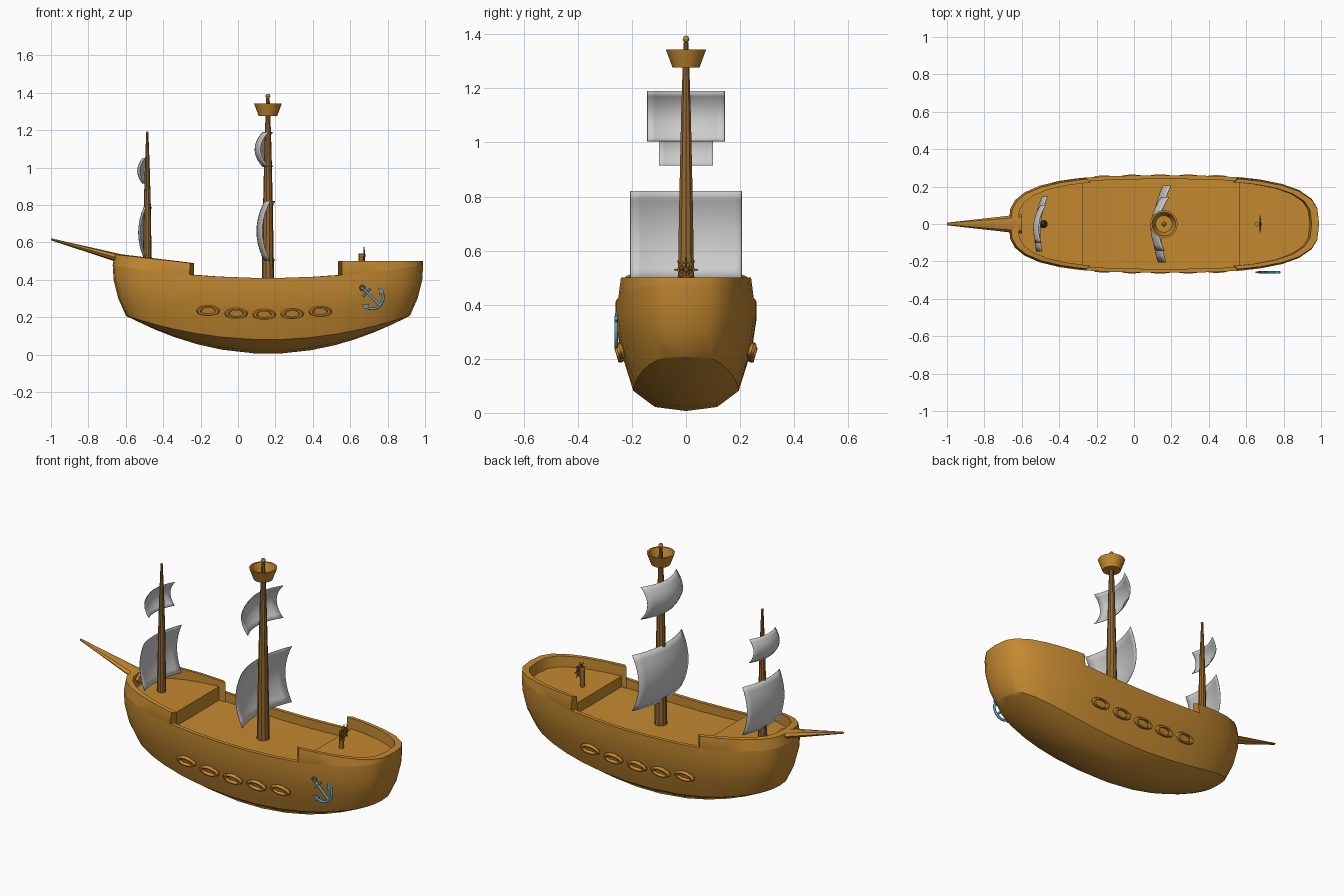
import bpy, bmesh, math
from mathutils import Vector

if "Cube" in bpy.data.objects:
    bpy.data.objects.remove(bpy.data.objects["Cube"])


def mat(name, rgb):
    m = bpy.data.materials.new(name)
    m.diffuse_color = (*rgb, 1)
    m.use_nodes = True
    m.node_tree.nodes["Principled BSDF"].inputs["Base Color"].default_value = m.diffuse_color
    return m


WOOD = mat("warm_wood", (0.55, 0.25, 0.03))
DARK = mat("dark_wood", (0.3, 0.14, 0.03))
BLUE = mat("blue_iron", (0.12, 0.36, 0.55))


def add(name, verts, faces, material=None, smooth=30, weld=True):
    me = bpy.data.meshes.new(name)
    me.from_pydata(verts, [], faces)
    bm = bmesh.new()
    bm.from_mesh(me)
    if weld:
        bmesh.ops.remove_doubles(bm, verts=bm.verts, dist=1e-5)
        bmesh.ops.recalc_face_normals(bm, faces=bm.faces)
    bm.to_mesh(me)
    bm.free()
    ob = bpy.data.objects.new(name, me)
    bpy.context.collection.objects.link(ob)
    if material:
        me.materials.append(material)
    if smooth:
        bpy.ops.object.select_all(action='DESELECT')
        ob.select_set(True)
        bpy.context.view_layer.objects.active = ob
        bpy.ops.object.shade_smooth_by_angle(angle=math.radians(smooth))
    return ob


def loft(name, rings, material, smooth=30, weld=True):
    """Skin closed rings of equal length and cap both ends."""
    n = len(rings[0])
    verts = [p for r in rings for p in r]
    faces = [(i*n+j, i*n+(j+1) % n, (i+1)*n+(j+1) % n, (i+1)*n+j)
             for i in range(len(rings)-1) for j in range(n)]
    faces += [tuple(range(n)), tuple(range(len(verts)-n, len(verts)))]
    return add(name, verts, faces, material, smooth, weld)


def lathe(name, x, y, profile, n, material, smooth=30):
    return loft(name, [[(x+r*math.cos(2*math.pi*k/n), y+r*math.sin(2*math.pi*k/n), z)
                        for k in range(n)] for r, z in profile], material, smooth)


def tube(name, pts, r, material, closed=False, res=2):
    cu = bpy.data.curves.new(name, 'CURVE')
    cu.dimensions = '3D'
    cu.bevel_depth = r
    cu.bevel_resolution = res
    cu.use_fill_caps = True
    sp = cu.splines.new('POLY')
    sp.points.add(len(pts)-1)
    for p, q in zip(sp.points, pts):
        p.co = (*q, 1)
    sp.use_cyclic_u = closed
    cu.materials.append(material)
    ob = bpy.data.objects.new(name, cu)
    bpy.context.collection.objects.link(ob)
    return ob


# Hull plan: rounded outline, u runs from bow (-1) to stern (1)
CX = 0.16


def plan(u, a, hw, z):
    return (CX+a*u, hw*max(0, 1-abs(u)**3)**(1/3), z)


def sheer(u):
    return 0.41+0.069*u*u


def mirrored(half):
    return half+[(x, -y, z) for x, y, z in reversed(half)]


US = [-1, -.99, -.96, -.9, -.8, -.67, -.506, -.33, -.1, .1, .3, .476, .62, .76, .87, .95, .988, 1]

# Hull with hard chine, gunwale and sunken waist deck
LEVELS = [(.75, 0, .005, .205), (.755, .115, .02, .205), (.76, .195, .08, .21),
          (.80, .245, .24, .30), (.825, .26, .34, .40)]
rings = []
for u in US:
    half = [plan(u, a, w, z0+(z1-z0)*u*u) for a, w, z0, z1 in LEVELS]
    half += [plan(u, .83, .26, sheer(u)), plan(u, .79, .24, sheer(u)),
             plan(u, .79, .24, sheer(u)-.05)]
    rings.append(mirrored(half))
loft("hull", rings, WOOD)


# Raised bow and stern: bulwark plus deck, bulkhead set back from the rail end
def castle(name, us, top, deck, a_top):
    rings = []
    for i, u in enumerate(us):
        low = sheer(u)-.06
        d = low+.005 if i < 2 else deck
        rings.append(mirrored([plan(u, .79, .24, low), plan(u, .83, .26, sheer(u)),
                               plan(u, a_top, .25, top(u)), plan(u, a_top-.04, .232, top(u)),
                               plan(u, .78, .232, d)]))
    loft(name, rings, WOOD)


castle("forecastle", [-.506, -.554, -.554, -.67, -.8, -.9, -.96, -.99, -1],
       lambda u: .49+.115*(-.26-(CX+.82*u)), .46, .82)
castle("quarterdeck", [.476, .518, .518, .62, .76, .87, .95, .988, 1],
       lambda u: .50, .44, .83)

# Bowsprit
loft("bowsprit", [[(x, w*math.cos(k*math.pi/4), z+h*math.sin(k*math.pi/4)) for k in range(8)]
                  for x, z, w, h in ((-.60, .505, .052, .026), (-1, .617, .007, .005))], WOOD)

# Gun ports, five on each side
for s in (-1, 1):
    for i in range(5):
        x = .14+.15*(i-2)
        u = (x-CX)/.79
        y = plan(u, .79, .246, 0)[1]
        bpy.ops.mesh.primitive_torus_add(major_segments=14, minor_segments=6, major_radius=.044,
                                         minor_radius=.012, location=(x, s*y, .215+.12*u*u),
                                         rotation=(-s*math.radians(107), 0, 0))
        ob = bpy.context.object
        ob.name = "gun_port"
        ob.scale = (1.12, .54, 1.1)
        ob.data.materials.append(WOOD)
        bpy.ops.object.shade_smooth_by_angle(angle=math.radians(30))

# Masts with round tops
lathe("main_mast", CX, 0, [(.034, .34), (.027, .75), (.019, 1.1), (.013, 1.28), (.009, 1.37)], 10, DARK)
lathe("fore_mast", -.485, 0, [(.024, .44), (.019, .79), (.013, 1.0), (.006, 1.185)], 10, DARK)
for name, x, z, r, m in (("main_mast_ball", CX, 1.382, .013, WOOD), ("fore_mast_ball", -.485, 1.185, .008, DARK)):
    lathe(name, x, 0, [(r*math.sin(k*math.pi/6), z-r*math.cos(k*math.pi/6)) for k in range(7)], 10, m)

# Crow's nest
lathe("crows_nest", CX, 0, [(0, 1.277), (.05, 1.277), (.074, 1.343), (.064, 1.343), (.045, 1.29), (0, 1.29)], 16, WOOD)


# Sails, billowing toward the bow and slightly yawed
def sail(name, x, z0, z1, hw, belly, side, yaw, n=10):
    verts, faces = [], []
    for i in range(n+1):
        t = 2*i/n-1
        for j in range(n+1):
            v = 2*j/n-1
            verts.append((x-belly*(1-t*t)+side*v*v+yaw*v, hw*v, (z0+z1)/2+t*(z1-z0)/2))
    for i in range(n):
        for j in range(n):
            k = i*(n+1)+j
            faces.append((k, k+1, k+n+2, k+n+1))
    ob = add(name, verts, faces, None, 30)
    mod = ob.modifiers.new("cloth_thickness", 'SOLIDIFY')
    mod.thickness = .003
    mod.offset = 0


sail("main_lower_sail", .143, .50, .82, .206, .042, .042, .013)
sail("main_upper_sail", .133, 1.005, 1.19, .143, .042, .042, .012)
sail("fore_lower_sail", -.50, .515, .79, .147, .03, .024, .015)
sail("fore_upper_sail", -.508, .915, 1.05, .10, .028, .024, .012)

# Steering wheel on its post
lathe("wheel_post", .658, 0, [(.013, .43), (.013, .54)], 8, WOOD)
WX, WZ = .674, .53
tube("wheel_rim", [(WX, .028*math.cos(k*math.pi/8), WZ+.028*math.sin(k*math.pi/8)) for k in range(16)],
     .004, DARK, True)
for k in range(4):
    c, s = .045*math.cos(k*math.pi/4), .045*math.sin(k*math.pi/4)
    tube("wheel_spoke", [(WX, -c, WZ-s), (WX, c, WZ+s)], .003, DARK)
tube("wheel_axle", [(.655, 0, WZ), (.682, 0, WZ)], .007, DARK)

# Anchor hung on the front side; local axes: d along shank, e across
D, E = Vector((.71, 0, -.71)), Vector((.71, 0, .71))
O = Vector((.665, -.258, .357))


def at(d, e):
    return O+D*d+E*e


tube("anchor_ring", [at(.012*math.cos(k*math.pi/6), .012*math.sin(k*math.pi/6)) for k in range(12)],
     .004, BLUE, True)
tube("anchor_shank", [at(.012, 0), at(.135, 0)], .007, BLUE)
tube("anchor_stock", [at(.034, -.03), at(.034, .03)], .005, BLUE)
tube("anchor_arms", [at(.078+.055*math.cos(k*math.pi/12), .058*math.sin(k*math.pi/12)) for k in range(-6, 7)],
     .007, BLUE)
for s in (-1, 1):
    tri = [at(.06, s*.062), at(.09, s*.036), at(.092, s*.072)]
    off = Vector((0, .006, 0))
    loft("anchor_fluke", [[p-off for p in tri], [p+off for p in tri]], BLUE, 0)
